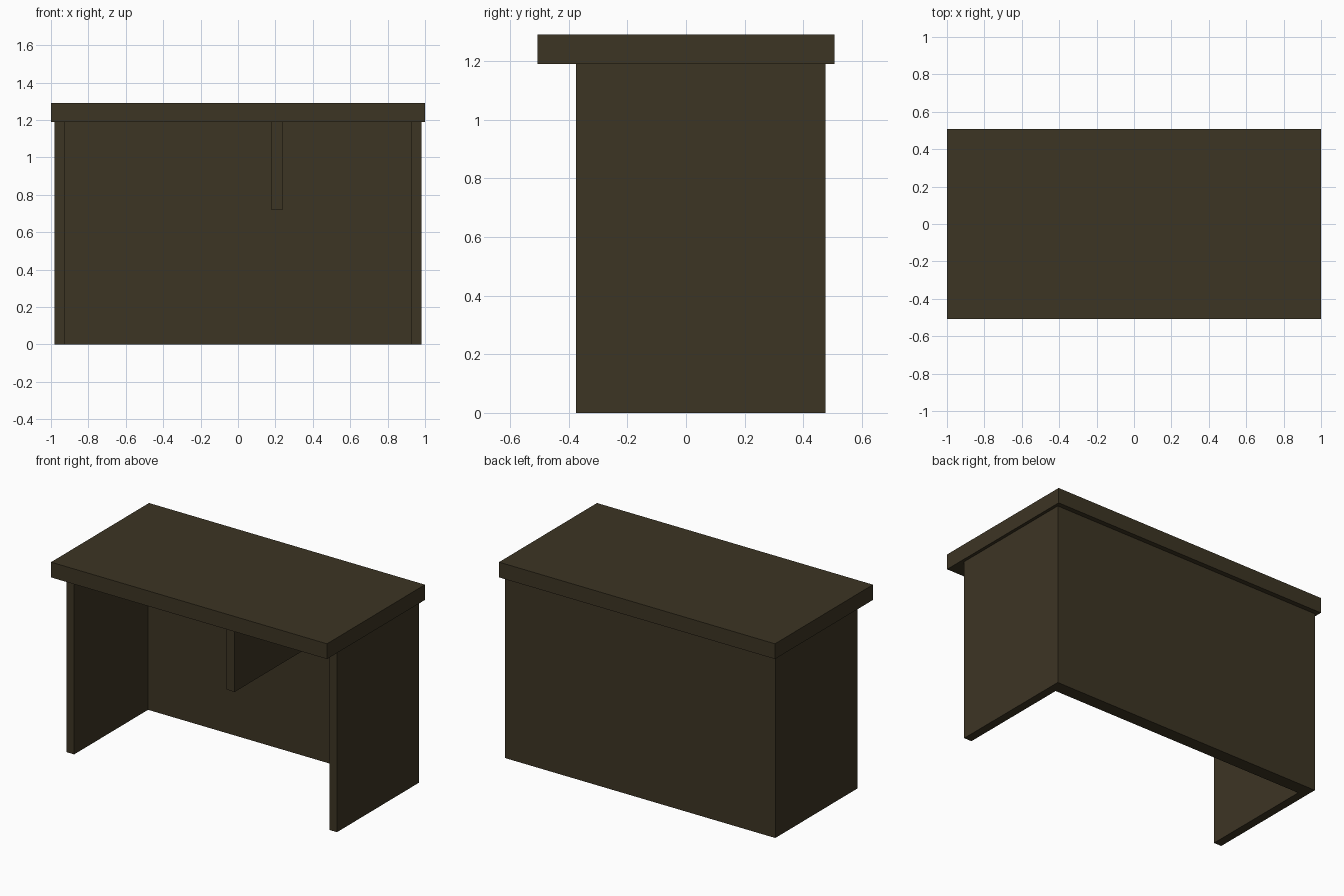
import bpy, bmesh

if "Cube" in bpy.data.objects:
    bpy.data.objects.remove(bpy.data.objects["Cube"])

wood = bpy.data.materials.new("dark brown wood")
wood.diffuse_color = (0.046, 0.035, 0.0172, 1)
wood.use_nodes = True
wood.node_tree.nodes["Principled BSDF"].inputs["Base Color"].default_value = wood.diffuse_color


def extrude_plan(name, plan, z0, z1):
    """Solid made by raising a plan outline (counter-clockwise) from z0 to z1."""
    bm = bmesh.new()
    base = bm.faces.new([bm.verts.new((x, y, z0)) for x, y in plan])
    res = bmesh.ops.extrude_face_region(bm, geom=[base], use_keep_orig=True)
    for v in res["geom"]:
        if isinstance(v, bmesh.types.BMVert):
            v.co.z = z1
    bmesh.ops.recalc_face_normals(bm, faces=bm.faces)
    mesh = bpy.data.meshes.new(name)
    bm.to_mesh(mesh)
    bm.free()
    mesh.materials.append(wood)
    obj = bpy.data.objects.new(name, mesh)
    bpy.context.collection.objects.link(obj)
    return obj


def rect(x0, x1, y0, y1):
    return [(x0, y0), (x1, y0), (x1, y1), (x0, y1)]


FRONT, BACK, INNER_BACK = -0.375, 0.475, 0.39
UNDERSIDE, TOP = 1.19, 1.29

# Desk top slab
extrude_plan("desk_top", rect(-1, 1, -0.507, 0.507), UNDERSIDE, TOP)

# Side panels and back panel as one U-shaped shell
right = [(0.925, INNER_BACK), (0.925, FRONT), (0.98, FRONT), (0.98, BACK)]
left = [(-x, y) for x, y in reversed(right)]
extrude_plan("side_and_back_panels", right + left, 0, UNDERSIDE)

# Hanging divider under the top
extrude_plan("divider", rect(0.18, 0.238, FRONT, INNER_BACK), 0.72, UNDERSIDE)
